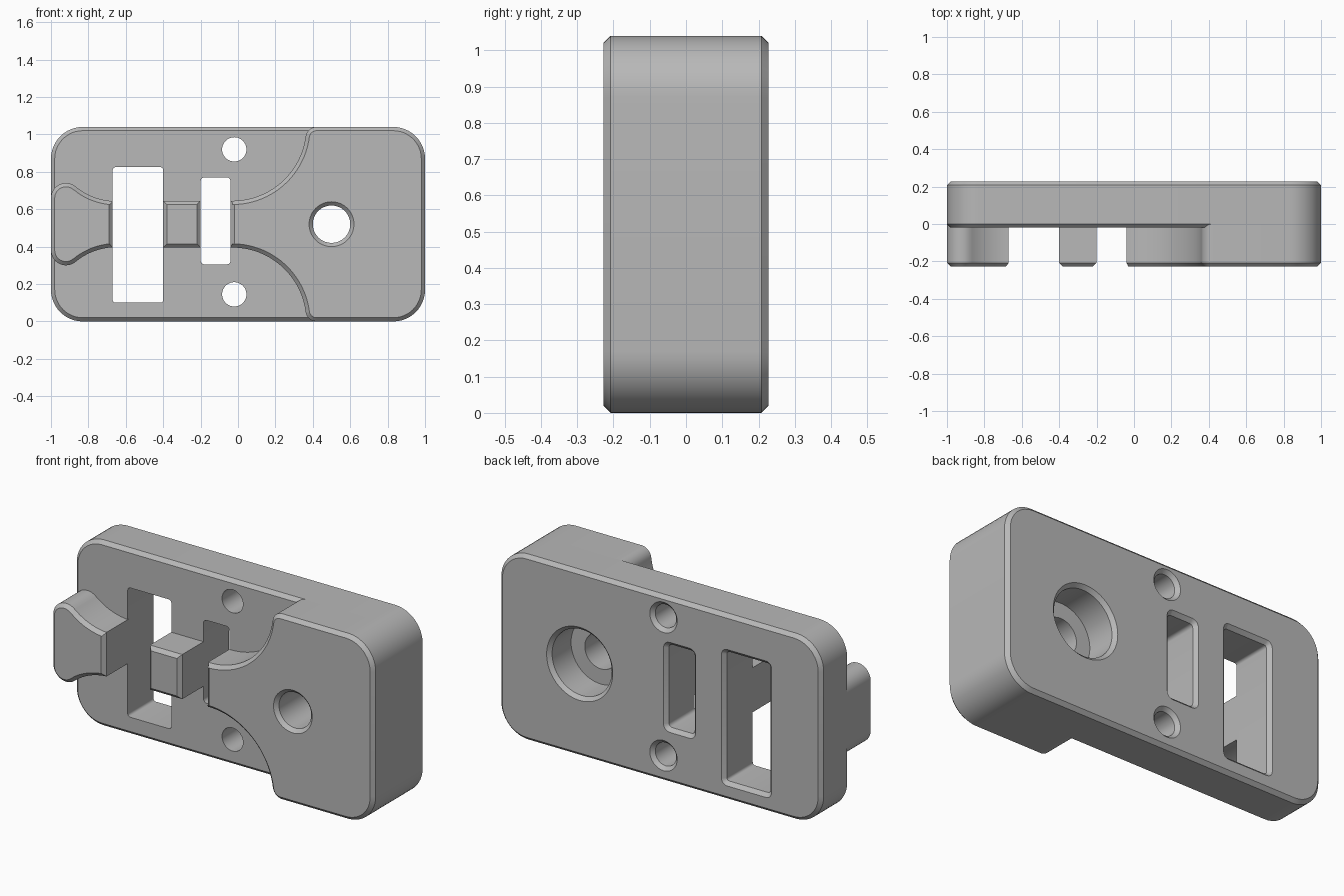
import bpy, bmesh
from math import cos, sin, atan2, sqrt, radians, degrees, pi
from mathutils import Vector

H = 1.04            # overall height
D = 0.228           # half depth
C = 0.02            # edge chamfer
STEP = -0.02        # front face of the plate
R = 0.17            # outer corner radius

cube = bpy.data.objects.get("Cube")
if cube:
    bpy.data.objects.remove(cube, do_unlink=True)

grey = bpy.data.materials.new("grey plastic")
grey.use_nodes = True
grey.diffuse_color = (0.48, 0.48, 0.48, 1)
grey.node_tree.nodes["Principled BSDF"].inputs["Base Color"].default_value = (0.48, 0.48, 0.48, 1)


def arc(cx, cz, r, a0, a1, n=16):
    """Points on an arc, angles in degrees."""
    angles = [radians(a0 + (a1 - a0) * i / n) for i in range(n + 1)]
    return [Vector((cx + r * cos(a), cz + r * sin(a))) for a in angles]


def rounded_rect(x0, x1, z0, z1, r, n=12):
    return (arc(x1 - r, z1 - r, r, 0, 90, n) + arc(x0 + r, z1 - r, r, 90, 180, n)
            + arc(x0 + r, z0 + r, r, 180, 270, n) + arc(x1 - r, z0 + r, r, 270, 360, n))


def mirror_half(points):
    """Close an upper half outline with its reflection about mid height."""
    return points + [Vector((p.x, H - p.y)) for p in reversed(points)]


def inset(points, d):
    """Mitred offset of a counter-clockwise outline, inward for positive d."""
    out = []
    for i, p in enumerate(points):
        a = (p - points[i - 1]).normalized()
        b = (points[(i + 1) % len(points)] - p).normalized()
        na, nb = Vector((-a.y, a.x)), Vector((-b.y, b.x))
        out.append(p + (na + nb) * d / (1 + na.dot(nb)))
    return out


def prism(name, points, rings):
    """Loft an outline along y through (y, inset) rings."""
    points = [p for i, p in enumerate(points) if (p - points[i - 1]).length > 1e-5]
    area = sum(points[i - 1].cross(p) for i, p in enumerate(points))
    if area < 0:
        points.reverse()
    bm = bmesh.new()
    loops = [[bm.verts.new((p.x, y, p.y)) for p in inset(points, d)] for y, d in rings]
    for lo, hi in zip(loops, loops[1:]):
        for i in range(len(lo)):
            bm.faces.new((lo[i - 1], lo[i], hi[i], hi[i - 1]))
    bm.faces.new(loops[0])
    bm.faces.new(loops[-1])
    bmesh.ops.recalc_face_normals(bm, faces=bm.faces)
    mesh = bpy.data.meshes.new(name)
    bm.to_mesh(mesh)
    bm.free()
    mesh.materials.append(grey)
    obj = bpy.data.objects.new(name, mesh)
    bpy.context.collection.objects.link(obj)
    return obj


def activate(obj):
    bpy.ops.object.select_all(action='DESELECT')
    obj.select_set(True)
    bpy.context.view_layer.objects.active = obj


def cut(obj, cutter):
    activate(obj)
    mod = obj.modifiers.new("cut", 'BOOLEAN')
    mod.operation = 'DIFFERENCE'
    mod.solver = 'EXACT'
    mod.object = cutter
    bpy.ops.object.modifier_apply(modifier=mod.name)


# Raised parts start where the plate's front chamfer ends
raised = [(-D, C), (-D + C, 0), (STEP + C, 0)]

# Base plate, chamfered front and back
plate = prism("base_plate", rounded_rect(-1, 1, 0, H, R),
              [(STEP, C), (STEP + C, 0), (D - C, 0), (D, C)])

# Raised block with a flared neck: concave sweep, small fillet, round corner
sweep, fillet, neck_x = 0.395, 0.06, -0.03
reach = sqrt((sweep + fillet) ** 2 - fillet ** 2)
turn = degrees(atan2(fillet, reach))
half = [Vector((-0.04, H - sweep))]
half += arc(neck_x, H, sweep, -90, -turn, 28)
half += arc(neck_x + reach, H - fillet, fillet, 180 - turn, 90, 12)
half += arc(1 - R, H - R, R, 90, 0, 12)
block = prism("raised_block", mirror_half(half), raised)

# End knob with flared sides and rounded shoulders
flare, shoulder = 0.344, 0.08
fc, sc = Vector((-0.65, 0.643 + flare)), Vector((-1 + shoulder, 0.66))
lean = degrees(atan2(fc.y - sc.y, fc.x - sc.x))
half = arc(fc.x, fc.y, flare, 266.7, 180 + lean, 16)
half += arc(sc.x, sc.y, shoulder, lean, 180, 14)
knob = prism("end_knob", mirror_half(half), raised)

# Bridge between the two windows
bridge = prism("bridge_block",
               mirror_half([Vector((-0.40, 0.645)), Vector((-0.20, 0.645))]), raised)

# Windows and pin holes, flared at the back
through = [(-0.1, 0), (D - C, 0), (D + C, -2 * C)]
cutters = [
    prism("large_window_cutter", rounded_rect(-0.67, -0.40, 0.10, 0.825, 0.015, 4), through),
    prism("small_window_cutter", rounded_rect(-0.20, -0.04, 0.305, 0.77, 0.02, 4), through),
]
for z in (0.145, 0.92):
    cutters.append(prism("pin_hole_cutter", arc(-0.02, z, 0.065, 0, 360, 40), through))

# Bolt hole: chamfered front, wide counterbore at the back
bore = 0.085
bolt = prism("bolt_hole_cutter", arc(0.5, H / 2, 0.10, 0, 360, 56),
             [(-D - C, -2 * C), (-D + C, 0), (0.04, 0), (0.04, -bore),
              (D - C, -bore), (D + C, -bore - 2 * C)])
cutters.append(bolt)

for cutter in cutters:
    cut(plate, cutter)
cut(block, bolt)
for cutter in cutters:
    bpy.data.objects.remove(cutter, do_unlink=True)

for obj in (plate, block, knob, bridge):
    activate(obj)
    bpy.ops.object.shade_smooth_by_angle(angle=radians(25))
